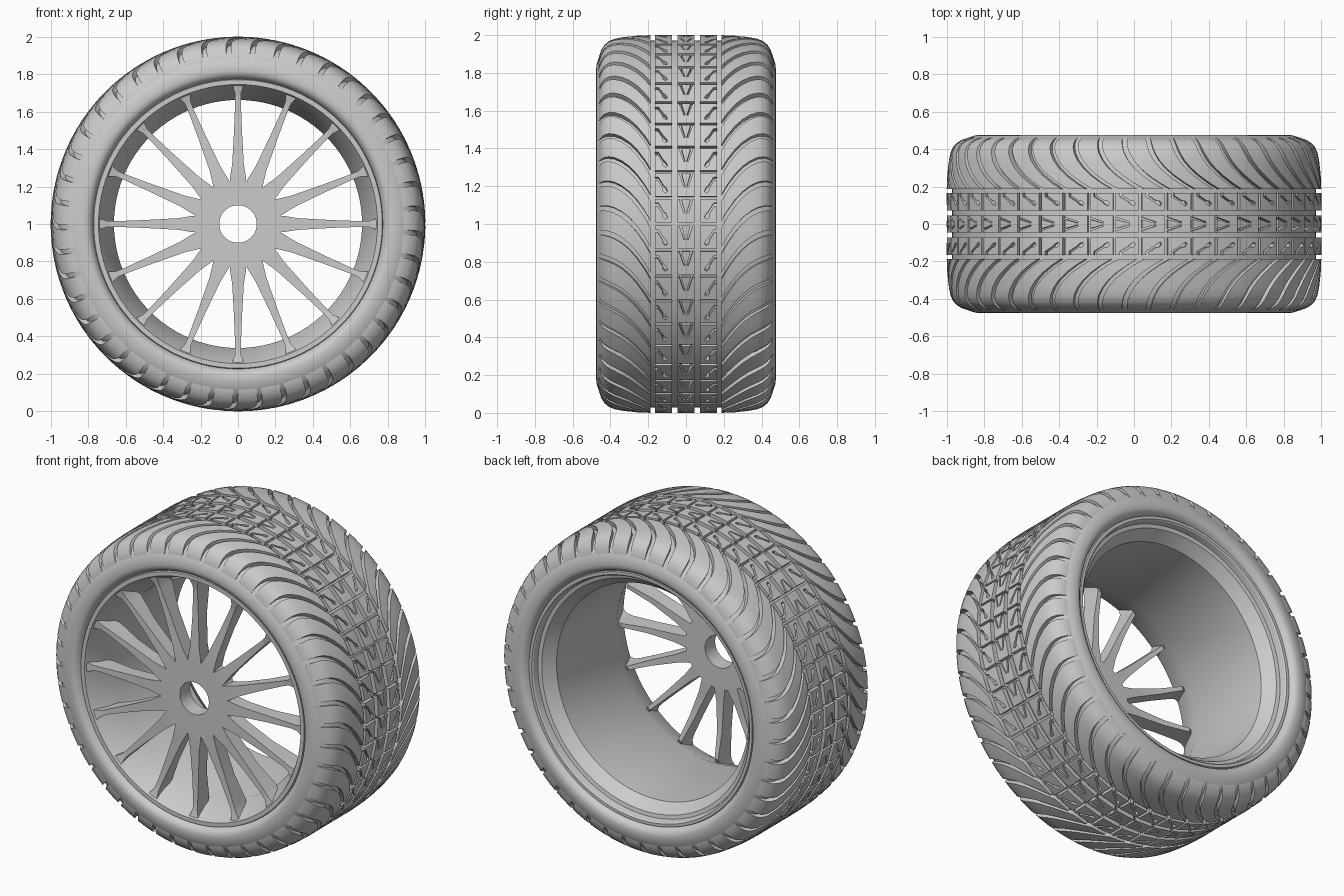
import bpy, bmesh
from math import sin, cos, pi, radians

if "Cube" in bpy.data.objects:
    bpy.data.objects.remove(bpy.data.objects["Cube"])

PITCHES = 45
PITCH = 2 * pi / PITCHES
SPOKES = 16


def polar(r, a, y):
    return (r * cos(a), y, 1 + r * sin(a))


def finish(bm, name, angle=30):
    bmesh.ops.recalc_face_normals(bm, faces=bm.faces[:])
    me = bpy.data.meshes.new(name)
    bm.to_mesh(me)
    bm.free()
    ob = bpy.data.objects.new(name, me)
    bpy.context.collection.objects.link(ob)
    bpy.ops.object.select_all(action='DESELECT')
    ob.select_set(True)
    bpy.context.view_layer.objects.active = ob
    bpy.ops.object.shade_smooth_by_angle(angle=radians(angle))
    return ob


def revolve(name, profile, segs):
    """Closed (y, r) profile turned about the axle."""
    bm = bmesh.new()
    rings = [[bm.verts.new(polar(r, 2 * pi * i / segs, y)) for y, r in profile]
             for i in range(segs)]
    n = len(profile)
    for i in range(segs):
        a, b = rings[i], rings[(i + 1) % segs]
        for j in range(n):
            k = (j + 1) % n
            bm.faces.new((a[j], a[k], b[k], b[j]))
    return finish(bm, name)


# Tyre carcass: groove floor, shoulders and rounded sidewalls
half = [(0.0, 0.972), (0.20, 0.971), (0.30, 0.965), (0.38, 0.953), (0.42, 0.935),
        (0.445, 0.91), (0.462, 0.882), (0.473, 0.85), (0.476, 0.82), (0.472, 0.80),
        (0.46, 0.785), (0.44, 0.775), (0.42, 0.765)]
revolve("tyre_carcass", half + [(-y, r) for y, r in reversed(half[1:])], 2 * PITCHES)

# Rim: front and rear lips, flared front edge, barrel and rear step
revolve("rim", [(-0.43, 0.776), (-0.448, 0.77), (-0.448, 0.745), (-0.43, 0.735),
                (-0.26, 0.662), (0.33, 0.662), (0.40, 0.715), (0.405, 0.738),
                (0.44, 0.745), (0.447, 0.752), (0.447, 0.77), (0.43, 0.776)], 96)

# Hub with axle hole
revolve("hub", [(-0.43, 0.10), (-0.43, 0.235), (-0.33, 0.235), (-0.33, 0.10)], 64)

# Spokes: sections of (radius, half width, front y, back y)
sections = [(0.20, 0.043, -0.43, -0.33), (0.24, 0.044, -0.43, -0.33),
            (0.32, 0.031, -0.427, -0.335), (0.50, 0.021, -0.42, -0.33),
            (0.66, 0.015, -0.42, -0.30), (0.70, 0.016, -0.425, -0.32),
            (0.75, 0.035, -0.44, -0.36)]
bm = bmesh.new()
for k in range(SPOKES):
    a = 2 * pi * k / SPOKES
    rings = []
    for r, w, f, b in sections:
        rings.append([bm.verts.new((r * cos(a) - t * sin(a), y, 1 + r * sin(a) + t * cos(a)))
                      for t, y in ((-w, f), (w, f), (w * 0.8, b), (-w * 0.8, b))])
    for p, q in zip(rings, rings[1:]):
        for j in range(4):
            bm.faces.new((p[j], p[(j + 1) % 4], q[(j + 1) % 4], q[j]))
    bm.faces.new(rings[0])
    bm.faces.new(rings[-1])
finish(bm, "spokes")


def drop_walls(bm, depth=0.036):
    """Give the tread tops side walls that reach below the groove floor."""
    edges = [e for e in bm.edges if e.is_boundary]
    new = bmesh.ops.extrude_edge_only(bm, edges=edges)["geom"]
    for v in new:
        if isinstance(v, bmesh.types.BMVert):
            r = (v.co.x ** 2 + (v.co.z - 1) ** 2) ** 0.5
            s = (r - depth) / r
            v.co.x *= s
            v.co.z = 1 + (v.co.z - 1) * s


# Centre tread ribs: blocks with diagonal sipes, outlines as (arc, y)
g = 0.007
lo, hi = g, PITCH - g
centre = [(lo, -0.045), (lo, 0.045), (hi, 0.045), (hi, 0.036), (0.058, 0.012),
          (0.058, 0.004), (hi, 0.024), (hi, -0.024), (0.058, -0.004),
          (0.058, -0.012), (hi, -0.036), (hi, -0.045)]
outer = [(lo, 0.073), (lo, 0.165), (0.096, 0.165), (0.096, 0.150), (0.056, 0.125),
         (0.036, 0.122), (0.026, 0.108), (0.034, 0.097), (0.054, 0.106),
         (0.066, 0.119), (0.111, 0.146), (0.111, 0.165), (hi, 0.165), (hi, 0.073)]
bm = bmesh.new()
for k in range(PITCHES):
    for outline in (centre, outer, [(s, -y) for s, y in outer]):
        bm.faces.new([bm.verts.new(polar(1.0, s + k * PITCH, y)) for s, y in outline])
drop_walls(bm)
bmesh.ops.triangulate(bm, faces=[f for f in bm.faces if len(f.verts) > 4])
finish(bm, "tread_ribs")

# Shoulder tread: curved blocks sweeping over the tyre shoulders
curve = [(0.188, 1.0), (0.22, 0.999), (0.26, 0.997), (0.30, 0.993), (0.34, 0.988),
         (0.38, 0.98), (0.41, 0.967), (0.432, 0.948), (0.448, 0.922), (0.461, 0.886)]
bm = bmesh.new()
for side in (1, -1):
    for k in range(PITCHES):
        rows = []
        for y, r in curve:
            t = (y - 0.188) / 0.273
            sweep = 0.23 * (1 - (1 - t) ** 2.2)
            gap = 0.018 - 0.005 * t
            a0 = k * PITCH + sweep + gap
            width = PITCH - 2 * gap
            rows.append([bm.verts.new(polar(r, a0 + width * i / 3, side * y))
                         for i in range(4)])
        for p, q in zip(rows, rows[1:]):
            for i in range(3):
                bm.faces.new((p[i], p[i + 1], q[i + 1], q[i]))
drop_walls(bm)
finish(bm, "tread_shoulders", 35)
